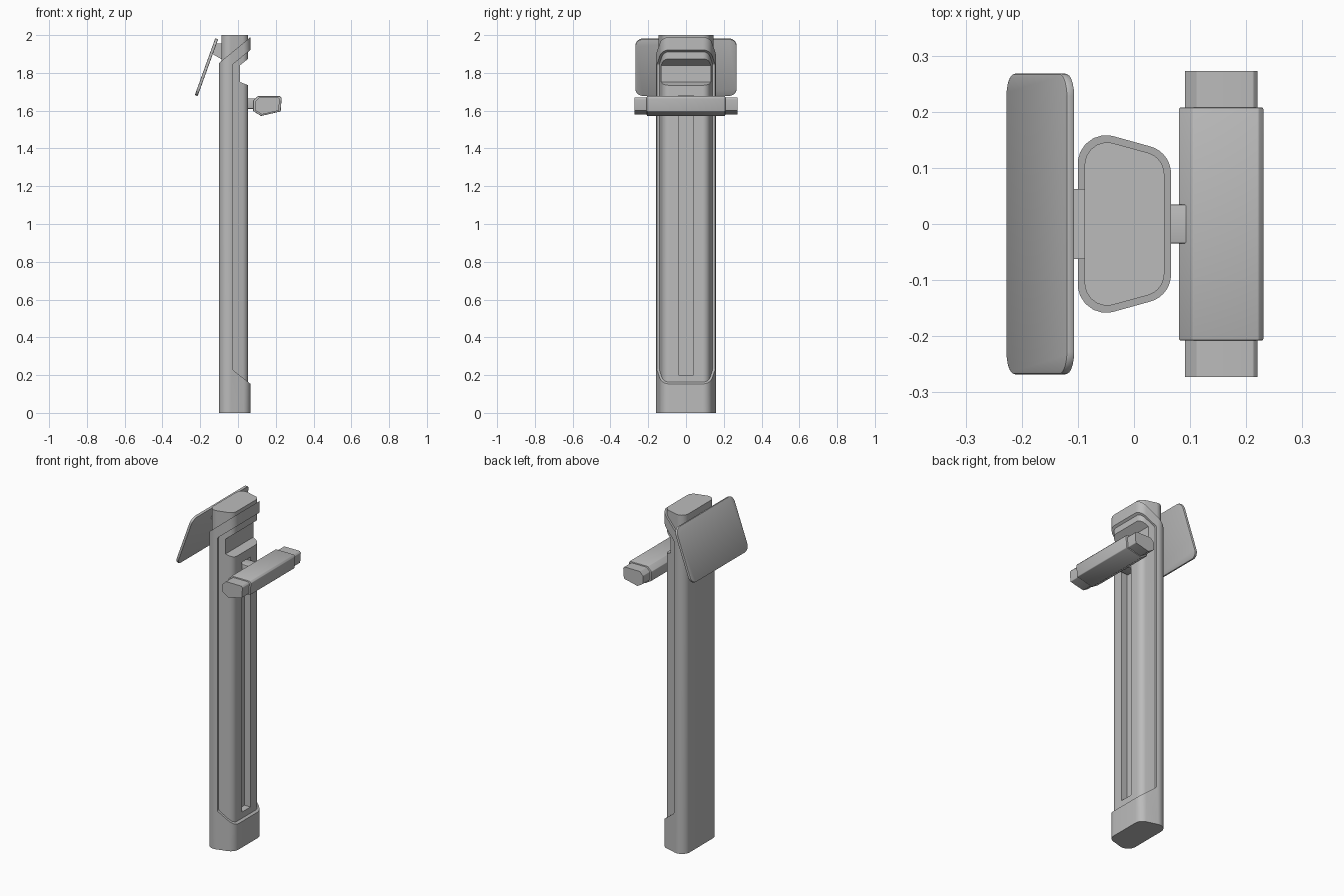
import bpy, bmesh, math
from mathutils import Vector

default = bpy.data.objects.get("Cube")
if default:
    bpy.data.objects.remove(default, do_unlink=True)

grey = bpy.data.materials.new("grey_plastic")
grey.use_nodes = True
colour = (0.5, 0.5, 0.5, 1)
grey.diffuse_color = colour
grey.node_tree.nodes["Principled BSDF"].inputs["Base Color"].default_value = colour


def rounded(points, radius, steps=7):
    """Replace every corner of a polygon with an arc."""
    pts = [Vector(p) for p in points]
    out = []
    for i, p in enumerate(pts):
        a = (pts[i - 1] - p).normalized()
        b = (pts[(i + 1) % len(pts)] - p).normalized()
        half = a.angle(b) / 2
        centre = p + (a + b).normalized() * radius / math.sin(half)
        reach = radius / math.tan(half)
        start, end = p + a * reach - centre, p + b * reach - centre
        for s in range(steps + 1):
            ray = start.lerp(end, s / steps).normalized()
            out.append(centre + ray * radius)
    return out


def prism(name, profile, low, high, axis="z", bevel=0):
    """Extrude an (x, y) profile along z, or an (x, z) profile along y."""
    bm = bmesh.new()

    def place(p, w):
        return (p[0], p[1], w) if axis == "z" else (p[0], w, p[1])

    ends = [[bm.verts.new(place(p, w)) for p in profile] for w in (low, high)]
    n = len(profile)
    for i in range(n):
        j = (i + 1) % n
        bm.faces.new((ends[0][i], ends[0][j], ends[1][j], ends[1][i]))
    caps = [bm.faces.new(end) for end in ends]
    bmesh.ops.recalc_face_normals(bm, faces=bm.faces)
    if bevel:
        rims = {e for f in caps for e in f.edges}
        bmesh.ops.bevel(bm, geom=list(rims), offset=bevel, segments=2,
                        profile=0.5, affect="EDGES")
    mesh = bpy.data.meshes.new(name)
    bm.to_mesh(mesh)
    bm.free()
    mesh.materials.append(grey)
    obj = bpy.data.objects.new(name, mesh)
    bpy.context.collection.objects.link(obj)
    return obj


def activate(obj):
    bpy.ops.object.select_all(action="DESELECT")
    obj.select_set(True)
    bpy.context.view_layer.objects.active = obj


def carve(obj, cutter, operation="DIFFERENCE"):
    activate(obj)
    mod = obj.modifiers.new("cut", "BOOLEAN")
    mod.operation, mod.object, mod.solver = operation, cutter, "EXACT"
    bpy.ops.object.modifier_apply(modifier=mod.name)
    bpy.data.objects.remove(cutter, do_unlink=True)


def mirrored(half):
    return half + [(x, -y) for x, y in reversed(half)]


def box(x0, x1, z0, z1):
    return [(x0, z0), (x1, z0), (x1, z1), (x0, z1)]


# Outer sleeve: tapered column trimmed by its side outline
plan = rounded(mirrored([(-0.1, 0.174), (0.066, 0.128)]), 0.05)
shell = prism("outer_shell", plan, 0, 2)
outline = [(-0.2, -0.1), (0.2, -0.1), (0.2, 0.048), (-0.028, 0.228),
           (-0.028, 1.845), (0.2, 2.03), (0.2, 2.1), (-0.2, 1.77)]
carve(shell, prism("trim", rounded(outline, 0.015, 4), -0.3, 0.3, "y"), "INTERSECT")

# Inner column with hand recess and long rail slot
core_plan = rounded(mirrored([(-0.088, 0.158), (0.054, 0.119)]), 0.04)
core = prism("inner_column", core_plan, 0.02, 2.0)
recess = [(0.2, 1.675), (0.01, 1.752), (0.01, 1.84), (0.2, 1.99)]
carve(core, prism("recess_cut", recess, -0.3, 0.3, "y"))
carve(core, prism("slot_cut", box(0.015, 0.2, 0.2, 1.68), -0.04, 0.04, "y"))

# Handle: bracket, grip and two stepped end caps
bracket = prism("handle_bracket", box(0.01, 0.096, 1.61, 1.665), -0.035, 0.035, "y", 0.004)
grip_side = [(0.08, 1.652), (0.105, 1.677), (0.222, 1.677), (0.231, 1.667),
             (0.226, 1.596), (0.122, 1.572), (0.08, 1.598)]
centre = Vector((0.155, 1.627))
cap_side = [centre + (Vector(p) - centre) * 0.86 for p in grip_side]
grip = prism("handle_grip", rounded(grip_side, 0.005, 3), -0.208, 0.208, "y", 0.004)
caps = [prism(name, rounded(cap_side, 0.004, 3), lo, hi, "y")
        for name, lo, hi in (("left_end_cap", 0.2, 0.273), ("right_end_cap", -0.273, -0.2))]

# Tilted display panel and its mount
panel = prism("display_panel", rounded(mirrored([(-0.16, 0.268), (0.16, 0.268)]), 0.04),
              -0.008, 0.008, "z", 0.004)
panel.location = (-0.167, 0, 1.83)
panel.rotation_euler.y = -math.atan2(0.3, 0.108)
mount_side = [(-0.135, 1.9), (-0.08, 1.868), (-0.08, 1.955), (-0.12, 1.955)]
mount = prism("display_mount", mount_side, -0.062, 0.062, "y")

for obj in [shell, core, bracket, grip, panel, mount] + caps:
    activate(obj)
    bpy.ops.object.shade_smooth_by_angle(angle=math.radians(30))
